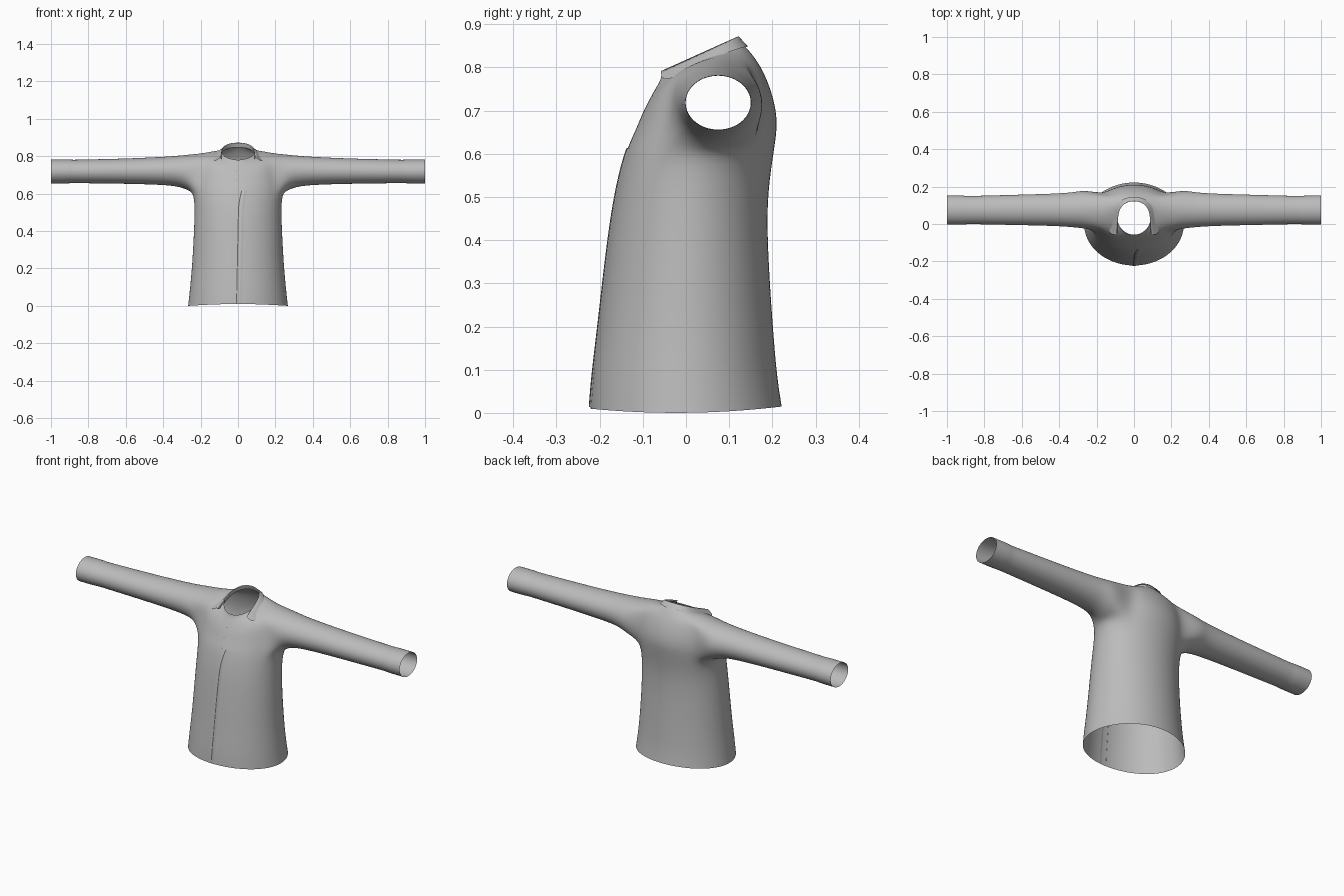
import bpy, bmesh, math
from mathutils import Vector

if "Cube" in bpy.data.objects:
    bpy.data.objects.remove(bpy.data.objects["Cube"])

cloth = bpy.data.materials.new("grey_cloth")
cloth.diffuse_color = (0.5, 0.5, 0.5, 1)
cloth.use_nodes = True
cloth.node_tree.nodes["Principled BSDF"].inputs["Base Color"].default_value = cloth.diffuse_color


def make_object(name, bm):
    mesh = bpy.data.meshes.new(name)
    bm.to_mesh(mesh)
    bm.free()
    mesh.materials.append(cloth)
    ob = bpy.data.objects.new(name, mesh)
    bpy.context.collection.objects.link(ob)
    mesh.shade_smooth()
    return ob


def add_mod(ob, kind, **settings):
    mod = ob.modifiers.new(kind.title(), kind)
    for key, value in settings.items():
        setattr(mod, key, value)


# Torso rings: half width, front y, back y, front z, back z, side z
RINGS = [
    (.267, -.222, .222, .010, .015, .000),
    (.258, -.217, .211, .08, .08, .08),
    (.246, -.202, .201, .20, .20, .20),
    (.236, -.182, .189, .38, .38, .38),
    (.231, -.163, .188, .51, .51, .51),
    (.236, -.141, .206, .60, .62, .60),    # armhole bottom
    (.233, -.126, .212, .635, .67, .66),
    (.225, -.112, .206, .665, .715, .72),
    (.212, -.100, .193, .695, .757, .775),
    (.190, -.086, .178, .722, .792, .812),  # armhole top
    (.140, -.073, .160, .746, .822, .819),
    (.102, -.060, .140, .768, .846, .816),
    (.090, -.057, .130, .780, .853, .825),  # neck band
]
COLS, LOW, HIGH, C0, C1 = 24, 5, 9, 4, 9

# Sleeve rings: x, front y, back y, bottom z, top z
SLEEVE = [
    (.265, -.024, .182, .618, .808),
    (.32, -.017, .169, .640, .802),
    (.42, -.010, .162, .648, .795),
    (.60, -.006, .157, .653, .787),
    (.78, -.002, .152, .655, .783),
    (.895, 0, .149, .657, .780),
    (.905, -.003, .152, .654, .783),        # cuff step
    (1.0, -.002, .152, .654, .782),
]

bm = bmesh.new()
grid = []
for w, yf, yb, zf, zb, zs in RINGS:
    row = []
    for k in range(COLS):
        a = 2 * math.pi * k / COLS
        c, s = math.cos(a), math.sin(a)
        z = (zf + zb) / 2 - (zb - zf) / 2 * c + (zs - (zf + zb) / 2) * s * s
        y = (yf + yb) / 2 - (yb - yf) / 2 * c * 1.01
        row.append(bm.verts.new((w * s * 1.01, y, z)))
    grid.append(row)


def in_armhole(r, k):
    k = min(k, COLS - 1 - k)
    return LOW <= r < HIGH and C0 <= k < C1


for r in range(len(grid) - 1):
    for k in range(COLS):
        if not in_armhole(r, k):
            n = (k + 1) % COLS
            bm.faces.new((grid[r][k], grid[r][n], grid[r + 1][n], grid[r + 1][k]))

# Sleeves grow out of the armhole edge loops
loop = [(LOW, k) for k in range(C0, C1)] + [(r, C1) for r in range(LOW, HIGH)]
loop += [(HIGH, k) for k in range(C1, C0, -1)] + [(r, C0) for r in range(HIGH, LOW, -1)]
for side in (1, -1):
    prev = [grid[r][(side * k) % COLS] for r, k in loop]
    count = len(prev)
    for x, yf, yb, zl, zh in SLEEVE:
        ring = []
        for i in range(count):
            a = math.radians(220 + 360 * i / count)
            ring.append(bm.verts.new((side * x,
                                      (yf + yb) / 2 + (yb - yf) / 2 * 1.02 * math.cos(a),
                                      (zl + zh) / 2 + (zh - zl) / 2 * 1.02 * math.sin(a))))
        for i in range(count):
            j = (i + 1) % count
            bm.faces.new((prev[i], prev[j], ring[j], ring[i]))
        prev = ring
bmesh.ops.delete(bm, geom=[v for v in bm.verts if not v.link_faces], context='VERTS')
bmesh.ops.recalc_face_normals(bm, faces=bm.faces)
shirt = make_object("shirt_body", bm)
add_mod(shirt, 'SUBSURF', levels=2, render_levels=2)

# Folded collar: half paths of the base, ridge and outer edge, mirrored
BASE = [(0, .134), (.055, .120), (.088, .075), (.092, .02), (.086, -.035)]
RIDGE = [(0, .125), (.052, .112), (.080, .075), (.086, .02), (.092, -.058)]
OUTER = [(0, .149), (.066, .135), (.106, .085), (.122, .02), (.142, -.057)]
bm = bmesh.new()
rows = []
for path, z0, slope, lift in ((BASE, .764, .44, 0), (RIDGE, .792, .45, 0), (OUTER, .760, .42, .01)):
    rows.append([bm.verts.new((x, y, z0 + slope * (y + .06) + lift * math.sin(math.pi * i / 4)))
                 for i, (x, y) in enumerate(path)])
for a, b in zip(rows, rows[1:]):
    for i in range(4):
        bm.faces.new((a[i], b[i], b[i + 1], a[i + 1]))
crease = bm.edges.layers.float.new("crease_edge")
for i in range(4):
    bm.edges.get((rows[1][i], rows[1][i + 1]))[crease] = 0.8
collar = make_object("collar", bm)
add_mod(collar, 'MIRROR')
add_mod(collar, 'SUBSURF', levels=2, render_levels=2)

# Button placket and buttons follow the front surface
bpy.context.view_layer.update()
body = shirt.evaluated_get(bpy.context.evaluated_depsgraph_get())


def front_point(x, z, out):
    hit, p, _, _ = body.ray_cast(Vector((x, -1, z)), Vector((0, 1, 0)))
    return (x, (p.y if hit else -.22) - out, z)


bm = bmesh.new()
prev = None
for i in range(31):
    z = .014 + .60 * i / 30
    edge = -.008 + .010 * (z / .5) + max(0, z - .5) ** 2 * 1.2
    row = [bm.verts.new(front_point(edge + dx, z, out))
           for dx, out in ((0, -.001), (0, .004), (.02, .002), (.04, -.002))]
    if prev:
        for j in range(3):
            bm.faces.new((prev[j], prev[j + 1], row[j + 1], row[j]))
    prev = row
make_object("front_placket", bm)

bm = bmesh.new()
for z in (.06, .13, .20, .62, .67, .72):
    p = front_point(-.006, z, .003)
    bm.faces.new([bm.verts.new((p[0] + .004 * math.cos(t * math.pi / 4), p[1],
                                z + .004 * math.sin(t * math.pi / 4))) for t in range(8)])
make_object("buttons", bm)
